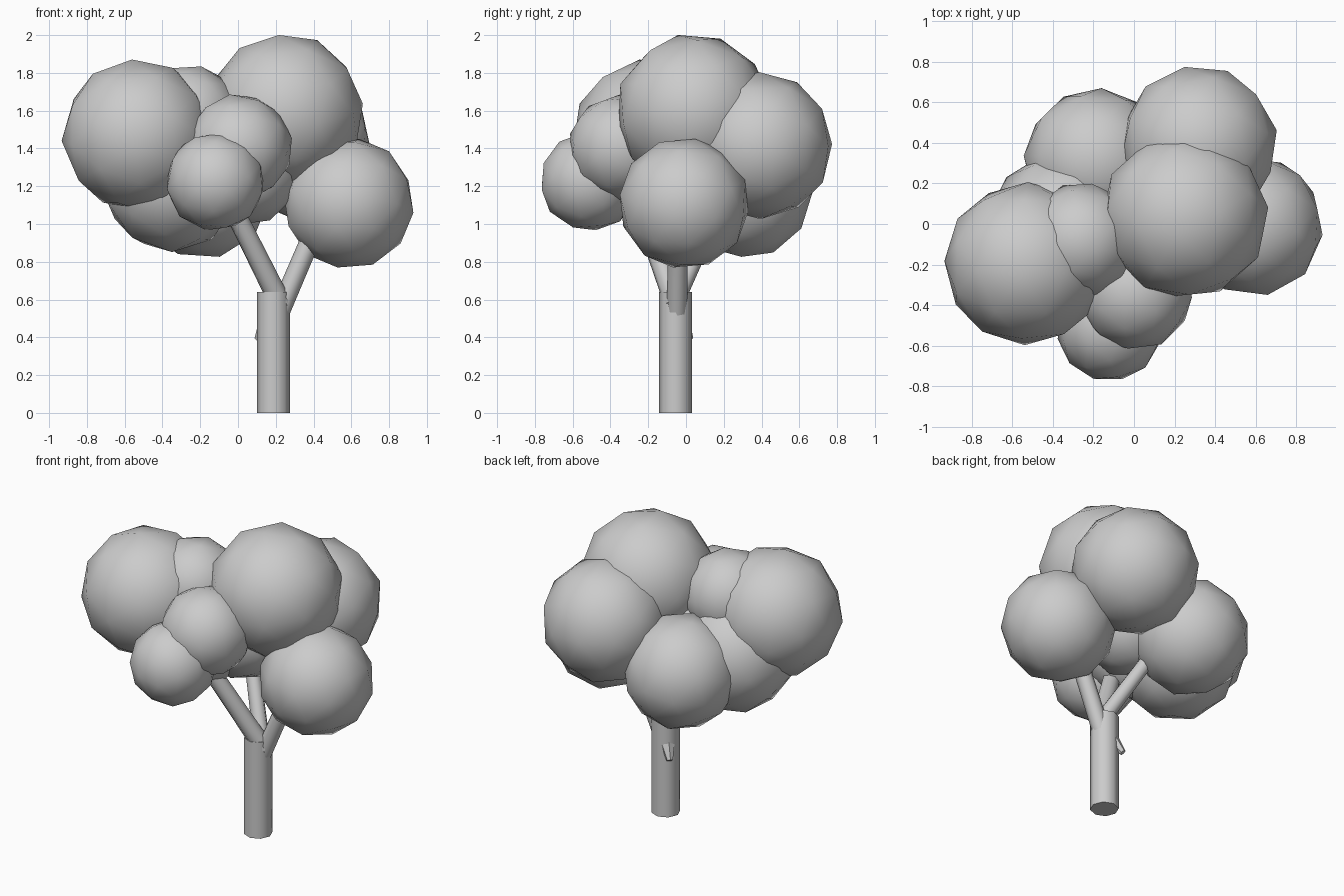
import bpy, bmesh
from mathutils import Vector, Matrix, Euler

if "Cube" in bpy.data.objects:
    bpy.data.objects.remove(bpy.data.objects["Cube"])


def finish(bm, name, angle):
    bmesh.ops.recalc_face_normals(bm, faces=bm.faces)
    mesh = bpy.data.meshes.new(name)
    bm.to_mesh(mesh)
    bm.free()
    obj = bpy.data.objects.new(name, mesh)
    bpy.context.collection.objects.link(obj)
    bpy.ops.object.select_all(action='DESELECT')
    obj.select_set(True)
    bpy.context.view_layer.objects.active = obj
    bpy.ops.object.shade_smooth_by_angle(angle=angle)
    return obj


def limb(name, start, end, r1, r2, sides=8):
    a, b = Vector(start), Vector(end)
    d = b - a
    rot = d.to_track_quat('Z', 'Y').to_matrix().to_4x4()
    bm = bmesh.new()
    bmesh.ops.create_cone(bm, cap_ends=True, segments=sides, radius1=r1, radius2=r2,
                          depth=d.length, matrix=Matrix.Translation((a + b) / 2) @ rot)
    return finish(bm, name, 0.9)


def foliage(name, center, radius, turn):
    bm = bmesh.new()
    rot = Euler((0.4 * turn, 0.3 * turn, 0.7 * turn)).to_matrix().to_4x4()
    bmesh.ops.create_icosphere(bm, subdivisions=2, radius=radius,
                               matrix=Matrix.Translation(center) @ rot)
    return finish(bm, name, 1.0)


# trunk and its three branches
limb("trunk", (0.187, -0.055, 0), (0.187, -0.055, 0.64), 0.087, 0.087)
limb("branch_right", (0.175, -0.05, 0.43), (0.44, -0.04, 1.05), 0.055, 0.052)
limb("branch_front", (0.225, -0.055, 0.58), (-0.02, -0.23, 1.07), 0.06, 0.054)
limb("branch_back", (0.215, -0.055, 0.6), (-0.02, 0.16, 1.07), 0.05, 0.045)
# little broken stub on the back left of the trunk
limb("stub", (0.15, -0.02, 0.47), (0.105, 0.02, 0.39), 0.045, 0.02, 6)

# foliage clumps: centre, radius
clumps = {
    "left": ((-0.53, -0.195, 1.47), 0.405),
    "top": ((0.25, 0.04, 1.595), 0.415),
    "right": ((0.585, -0.01, 1.11), 0.35),
    "back_right": ((0.32, 0.39, 1.415), 0.39),
    "back_left": ((-0.185, 0.31, 1.175), 0.36),
    "front_low": ((-0.12, -0.51, 1.225), 0.265),
    "front_high": ((0.005, -0.34, 1.405), 0.285),
    "upper_middle": ((-0.26, -0.08, 1.56), 0.285),
    "lower_left": ((-0.35, -0.02, 1.225), 0.375),
    "core": ((0.04, 0.0, 1.29), 0.30),
    "core_front": ((-0.14, -0.18, 1.25), 0.28),
}
for i, (name, (center, radius)) in enumerate(clumps.items()):
    foliage("foliage_" + name, center, radius, i + 1)
